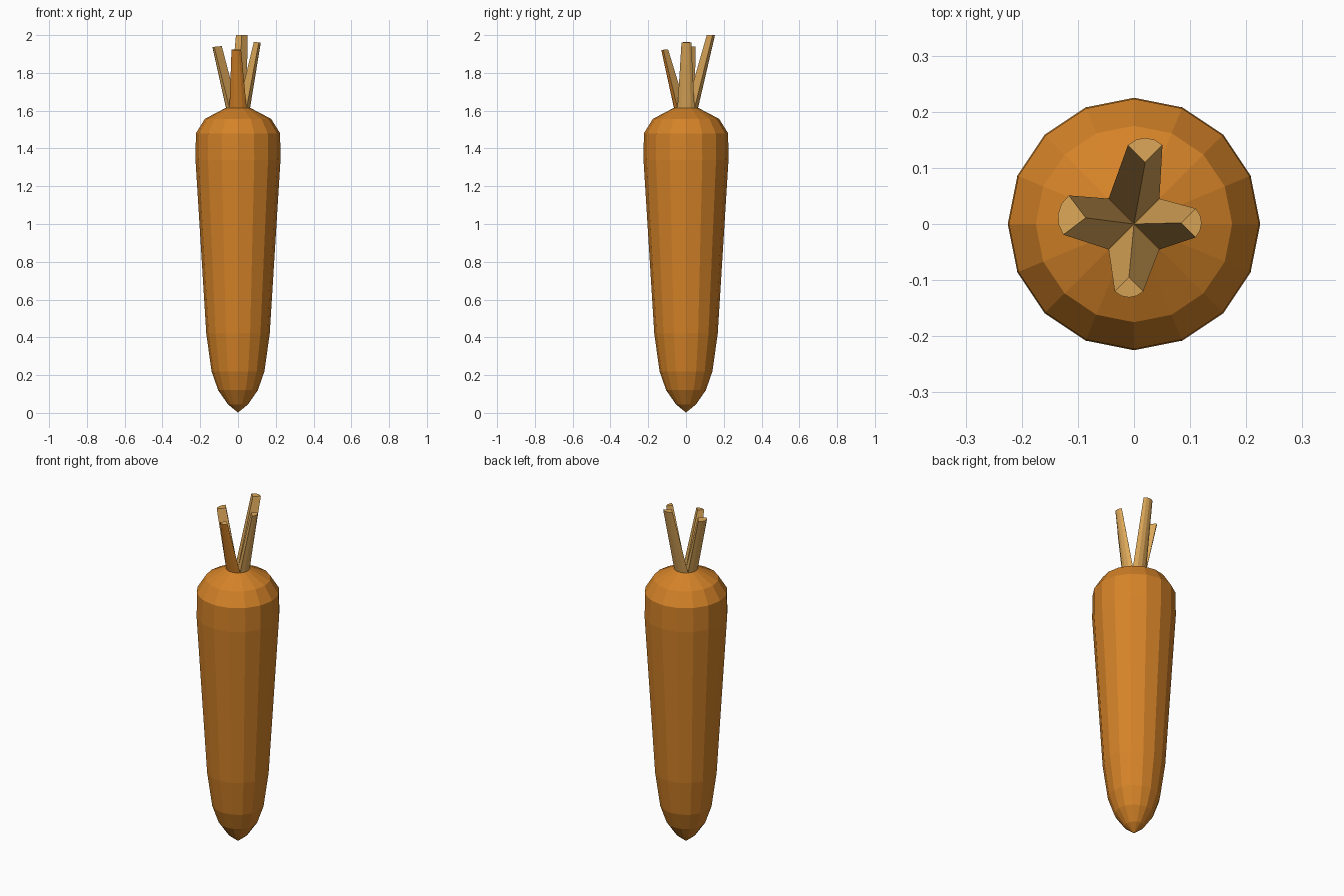
import bpy, bmesh, math
from mathutils import Vector, Matrix

if "Cube" in bpy.data.objects:
    bpy.data.objects.remove(bpy.data.objects["Cube"])

SIDES = 16


def material(name, rgb):
    m = bpy.data.materials.new(name)
    m.diffuse_color = (*rgb, 1)
    m.use_nodes = True
    m.node_tree.nodes["Principled BSDF"].inputs["Base Color"].default_value = m.diffuse_color
    return m


orange = material("carrot orange", (0.66, 0.225, 0.021))
tan = material("stem tan", (0.72, 0.39, 0.10))


def make_object(name, bm, mats):
    bmesh.ops.recalc_face_normals(bm, faces=bm.faces[:])
    mesh = bpy.data.meshes.new(name)
    bm.to_mesh(mesh)
    bm.free()
    for m in mats:
        mesh.materials.append(m)
    ob = bpy.data.objects.new(name, mesh)
    bpy.context.collection.objects.link(ob)
    return ob


def bridge(bm, lower, upper):
    n = len(lower)
    return [bm.faces.new((lower[i], lower[(i + 1) % n], upper[(i + 1) % n], upper[i]))
            for i in range(n)]


# Root: lathed profile of (radius, height), pointed at the bottom
CROWN_R, CROWN_Z = 0.064, 1.615
profile = [(0.053, 0.045), (0.105, 0.12), (0.14, 0.22), (0.168, 0.42),
           (0.225, 1.34), (0.223, 1.48), (0.175, 1.557), (CROWN_R, CROWN_Z)]
bm = bmesh.new()
rings = [[bm.verts.new((r * math.cos(2 * math.pi * i / SIDES),
                        r * math.sin(2 * math.pi * i / SIDES), z))
          for i in range(SIDES)] for r, z in profile]
for a, b in zip(rings, rings[1:]):
    bridge(bm, a, b)
tip = bm.verts.new((0, 0, 0.002))
for i in range(SIDES):
    bm.faces.new((tip, rings[0][(i + 1) % SIDES], rings[0][i]))
bm.faces.new(rings[-1])
make_object("carrot_root", bm, [orange])


# Stems: quarter wedges of the crown, drawn out to a smaller tilted top
def stem(name, angle, inner, top_z, scale, twist, tilt=0.0, orange_front=False):
    bm = bmesh.new()
    flat = [Vector((0, 0, 0))]
    for i in range(5):
        t = math.radians(angle - 45 + 22.5 * i)
        flat.append(Vector((math.cos(t), math.sin(t), 0)) * CROWN_R)
    turn = Matrix.Rotation(math.radians(twist), 3, 'Z')
    out = Vector((math.cos(math.radians(angle)), math.sin(math.radians(angle)), 0))
    low, high = [], []
    for p in flat:
        low.append(bm.verts.new(p + Vector((0, 0, CROWN_Z))))
        q = turn @ p * scale
        high.append(bm.verts.new(q + Vector((*inner, top_z - tilt * q.dot(out)))))
    sides = bridge(bm, low, high)
    bm.faces.new(high)
    bm.faces.new(low[::-1])
    if orange_front:
        for f in sides[1:5]:
            f.material_index = 1
    make_object(name, bm, [tan, orange])


stem("stem_back", 90, (0.02, 0.11), 2.0, 0.68, 0)
stem("stem_right", 0, (0.084, 0.002), 1.965, 0.57, 0, 0.15)
stem("stem_left", 180, (-0.086, 0.011), 1.942, 0.78, -8, 0.1)
stem("stem_front", 270, (-0.009, -0.095), 1.925, 0.56, 0, 0.1, True)
